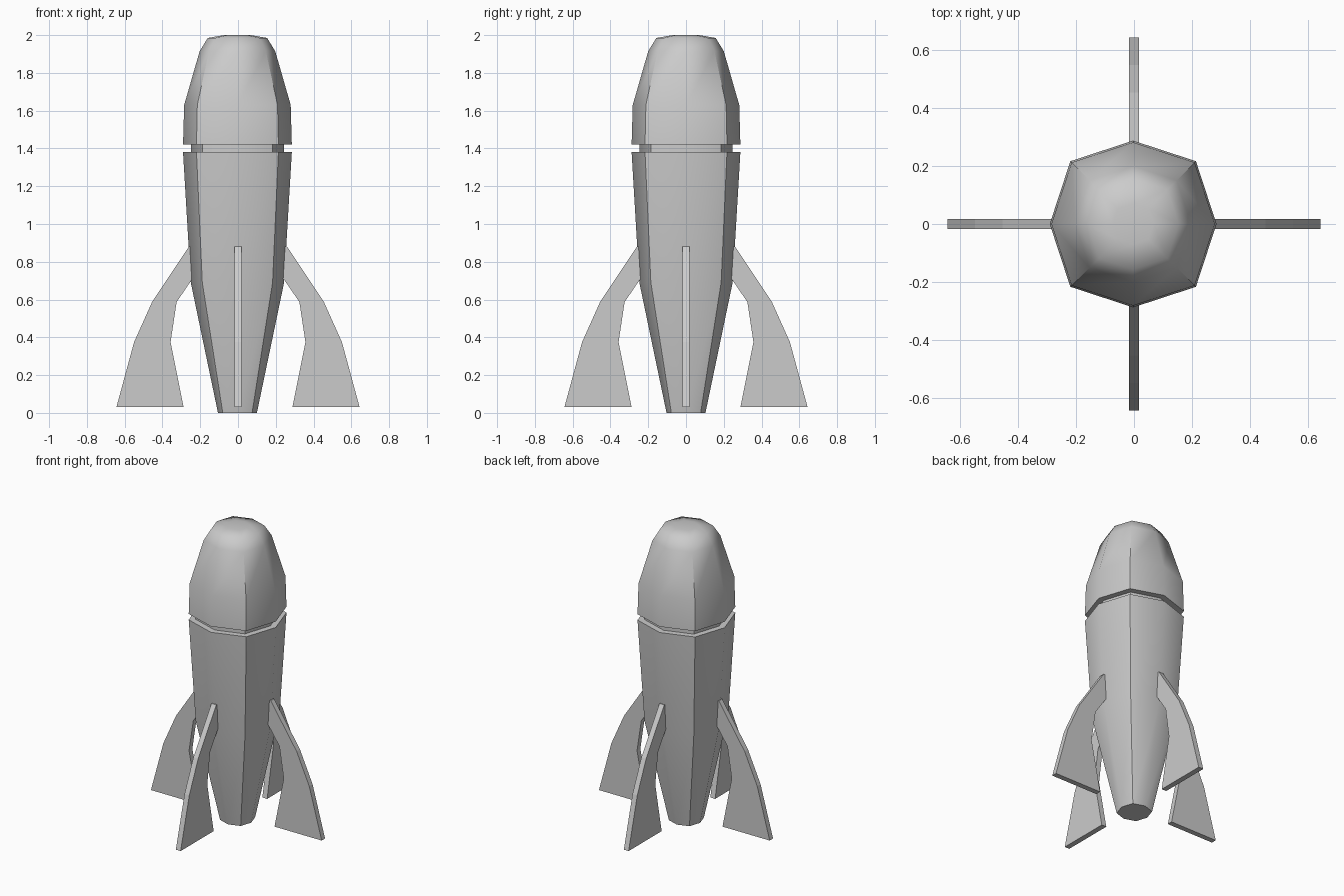
import bpy, bmesh, math

if "Cube" in bpy.data.objects:
    bpy.data.objects.remove(bpy.data.objects["Cube"])

CX = -0.003  # hull axis offset
DIAG = 1.065  # diagonal corners sit slightly further out than the axis corners


def finish(bm, name):
    bmesh.ops.recalc_face_normals(bm, faces=bm.faces)
    me = bpy.data.meshes.new(name)
    bm.to_mesh(me)
    bm.free()
    ob = bpy.data.objects.new(name, me)
    bpy.context.collection.objects.link(ob)
    return ob


def lathe(name, profile):
    """Eight-sided closed body from (radius, z) pairs."""
    bm = bmesh.new()
    rings = []
    for r, z in profile:
        ring = []
        for i in range(8):
            a = i * math.pi / 4
            k = r * (DIAG if i % 2 else 1)
            ring.append(bm.verts.new((CX + k * math.cos(a), k * math.sin(a), z)))
        rings.append(ring)
    for lo, hi in zip(rings, rings[1:]):
        for i in range(8):
            j = (i + 1) % 8
            bm.faces.new((lo[i], lo[j], hi[j], hi[i]))
    bm.faces.new(rings[0][::-1])
    bm.faces.new(rings[-1])
    ob = finish(bm, name)
    bpy.ops.object.select_all(action='DESELECT')
    bpy.context.view_layer.objects.active = ob
    ob.select_set(True)
    bpy.ops.object.shade_smooth_by_angle(angle=math.radians(50))
    return ob


def fin(name, outline, angle, half=0.018):
    """Flat plate from an (outward, z) outline, turned about the z axis."""
    bm = bmesh.new()
    face = bm.faces.new([bm.verts.new((r, -half, z)) for r, z in outline])
    out = bmesh.ops.extrude_face_region(bm, geom=[face])
    moved = [v for v in out['geom'] if isinstance(v, bmesh.types.BMVert)]
    bmesh.ops.translate(bm, verts=moved, vec=(0, 2 * half, 0))
    ob = finish(bm, name)
    ob.rotation_euler.z = angle
    return ob


# Hull: tapered body, recessed groove and blunt nose in one profile
lathe("hull", [
    (0.103, 0.0), (0.247, 0.69), (0.288, 1.38),
    (0.247, 1.38), (0.247, 1.42),
    (0.288, 1.42), (0.282, 1.63), (0.200, 1.915), (0.157, 1.985), (0.07, 2.0),
])

# Four swept fins
outline = [(0.22, 0.88), (0.26, 0.88), (0.455, 0.587), (0.55, 0.375), (0.644, 0.03),
           (0.288, 0.03), (0.357, 0.375), (0.325, 0.587), (0.243, 0.707), (0.22, 0.72)]
for n, side in enumerate(("right", "back", "left", "front")):
    fin(side + "_fin", outline, n * math.pi / 2)
